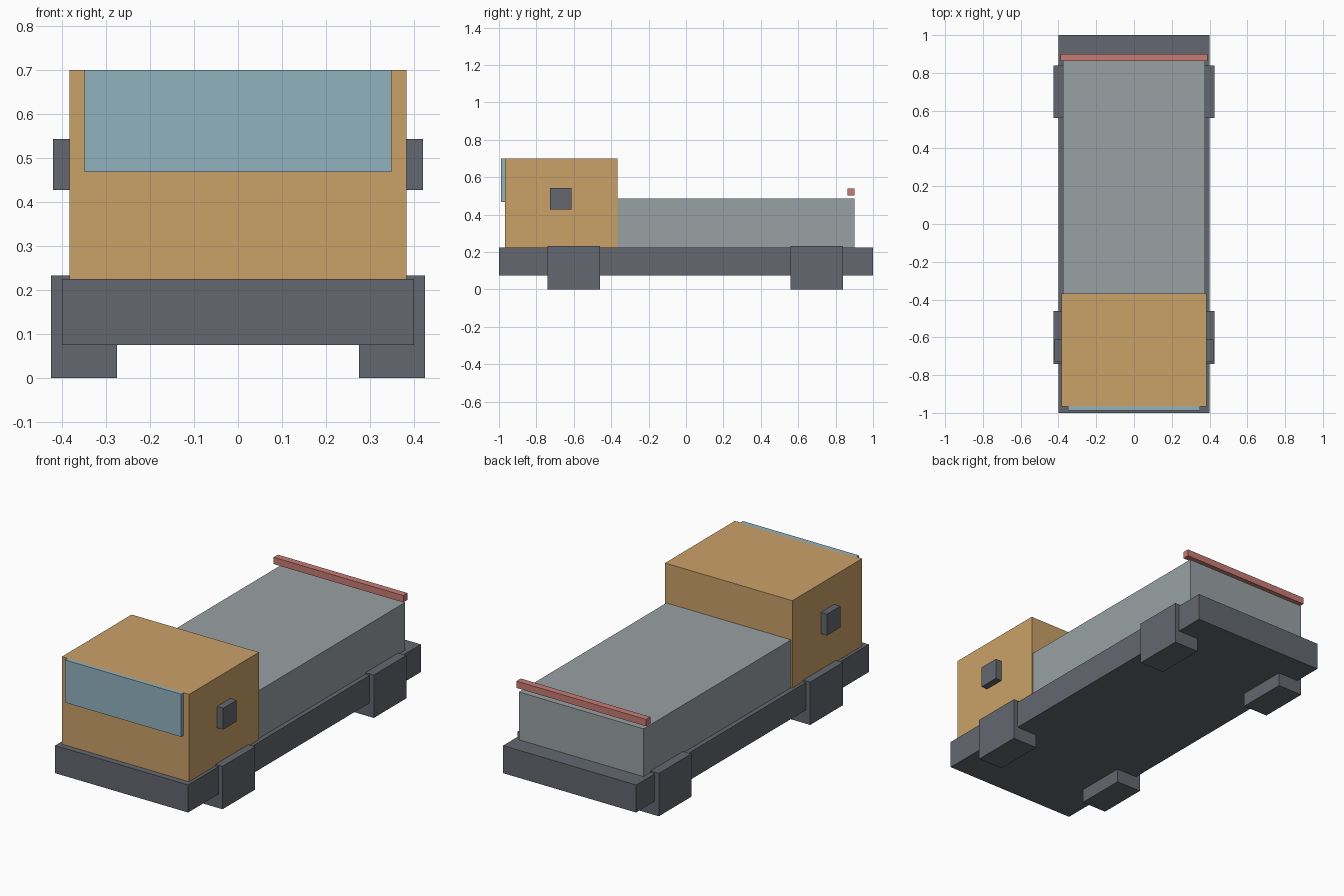
import bpy

if "Cube" in bpy.data.objects:
    bpy.data.objects.remove(bpy.data.objects["Cube"])


def material(name, rgb):
    """Flat colour from 0-255 sRGB values."""
    def lin(c):
        c /= 255
        return c / 12.92 if c <= 0.04045 else ((c + 0.055) / 1.055) ** 2.4
    m = bpy.data.materials.new(name)
    m.diffuse_color = (*[lin(c) for c in rgb], 1)
    m.use_nodes = True
    m.node_tree.nodes["Principled BSDF"].inputs["Base Color"].default_value = m.diffuse_color
    return m


def box(name, x, y, z, mat):
    """Box from (min, max) ranges on each axis."""
    bpy.ops.mesh.primitive_cube_add(size=1, location=[sum(r) / 2 for r in (x, y, z)])
    ob = bpy.context.object
    ob.name = name
    ob.scale = [r[1] - r[0] for r in (x, y, z)]
    bpy.ops.object.transform_apply(location=False, rotation=False, scale=True)
    ob.data.materials.append(mat)
    return ob


def pair(name, x, y, z, mat):
    """Matching boxes on the right and left sides."""
    box("right_" + name, x, y, z, mat)
    box("left_" + name, (-x[1], -x[0]), y, z, mat)


orange = material("cab orange", (202, 161, 104))
grey = material("cargo grey", (153, 161, 163))
dark = material("dark grey", (99, 103, 110))
blue = material("glass blue", (145, 178, 190))
red = material("bar red", (198, 123, 117))

# Chassis and bodies
box("chassis", (-0.40, 0.40), (-1.0, 1.0), (0.075, 0.225), dark)
box("cab", (-0.383, 0.383), (-0.967, -0.367), (0.225, 0.70), orange)
box("cargo_body", (-0.375, 0.375), (-0.367, 0.90), (0.225, 0.485), grey)

# Windscreen and rear bar
box("windscreen", (-0.349, 0.349), (-0.988, -0.96), (0.468, 0.70), blue)
box("rear_bar", (-0.39, 0.39), (0.863, 0.90), (0.503, 0.54), red)

# Square wheels and side mirrors
pair("front_wheel", (0.275, 0.425), (-0.74, -0.46), (0.0, 0.233), dark)
pair("rear_wheel", (0.275, 0.425), (0.56, 0.84), (0.0, 0.233), dark)
pair("mirror", (0.375, 0.42), (-0.727, -0.612), (0.427, 0.543), dark)
